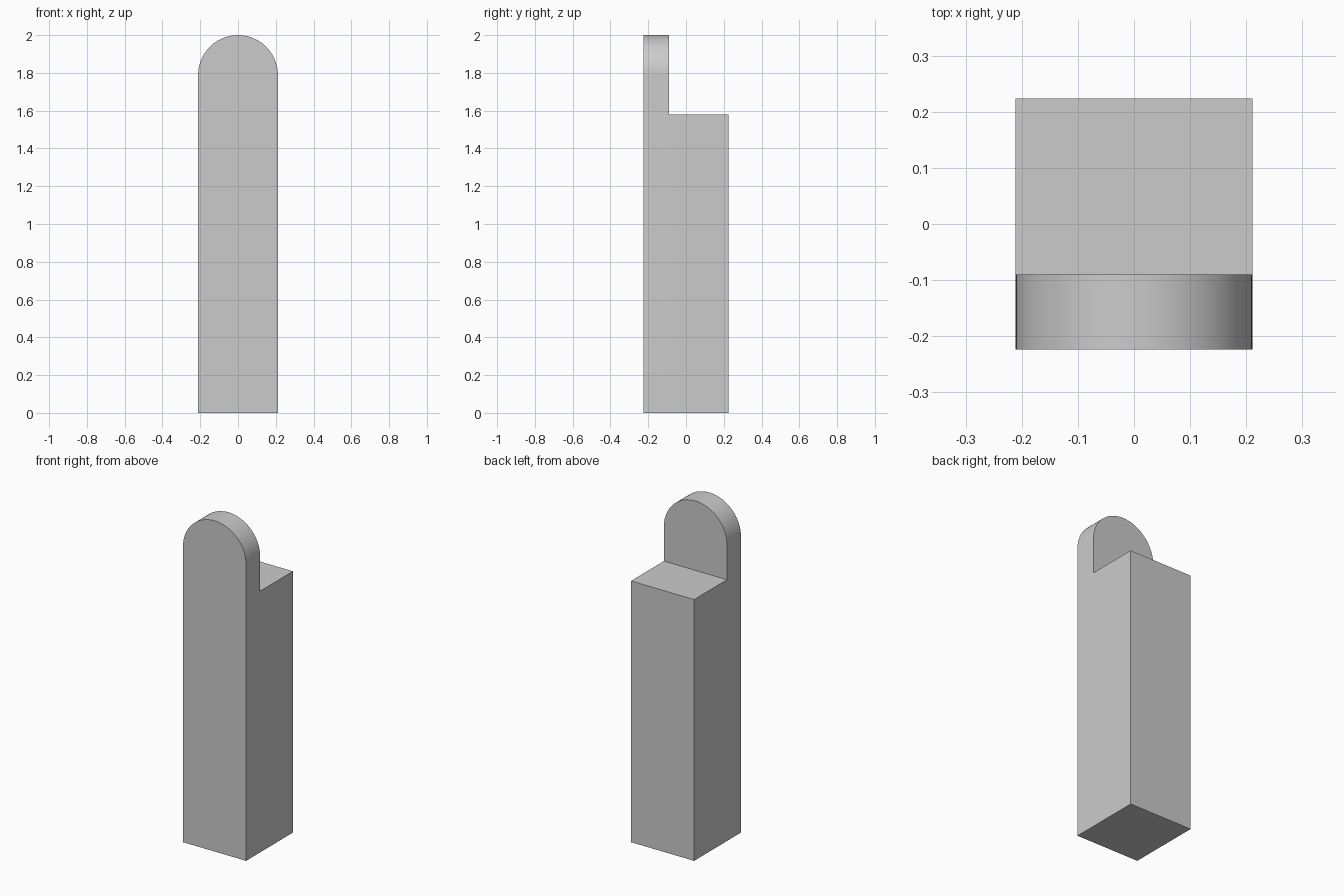
import bpy
import bmesh
from math import sin, cos, pi, radians

if "Cube" in bpy.data.objects:
    bpy.data.objects.remove(bpy.data.objects["Cube"])

HALF_W, HALF_D, HEIGHT = 0.211, 0.224, 2.0
TAB_BACK, SHOULDER = -0.09, 1.58
ARC_Z = HEIGHT - HALF_W
STEPS = 48

grey = bpy.data.materials.new("light grey")
grey.use_nodes = True
grey.diffuse_color = (0.6, 0.6, 0.6, 1)
grey.node_tree.nodes["Principled BSDF"].inputs["Base Color"].default_value = (0.6, 0.6, 0.6, 1)

# Front outline: straight sides with a half-round top
outline = [(-HALF_W, SHOULDER), (-HALF_W, 0), (HALF_W, 0), (HALF_W, SHOULDER)]
outline += [(HALF_W * cos(pi * i / STEPS), ARC_Z + HALF_W * sin(pi * i / STEPS))
            for i in range(STEPS + 1)]

bm = bmesh.new()
front = bm.faces.new([bm.verts.new((x, -HALF_D, z)) for x, z in outline])


def extrude_back(face, depth, keep):
    """Extrude a face along +y and return the moved verts."""
    out = bmesh.ops.extrude_face_region(bm, geom=[face], use_keep_orig=keep)["geom"]
    verts = [v for v in out if isinstance(v, bmesh.types.BMVert)]
    bmesh.ops.translate(bm, verts=verts, vec=(0, depth, 0))
    return verts


# Thin upright slab
back_verts = extrude_back(front, TAB_BACK + HALF_D, True)

# Split its back face at the shoulder and pull the lower half into the post
shoulder_verts = [v for v in back_verts if abs(v.co.z - SHOULDER) < 1e-4]
bmesh.ops.connect_verts(bm, verts=shoulder_verts)
bm.faces.ensure_lookup_table()
lower = [f for f in bm.faces
         if all(abs(v.co.y - TAB_BACK) < 1e-4 and v.co.z < SHOULDER + 1e-4 for v in f.verts)][0]
extrude_back(lower, HALF_D - TAB_BACK, False)

# Merge coplanar pieces and face everything outward
bmesh.ops.dissolve_limit(bm, angle_limit=radians(0.5), verts=bm.verts[:], edges=bm.edges[:])
bmesh.ops.recalc_face_normals(bm, faces=bm.faces[:])

mesh = bpy.data.meshes.new("post_with_rounded_tab")
bm.to_mesh(mesh)
bm.free()
mesh.materials.append(grey)

post = bpy.data.objects.new("post_with_rounded_tab", mesh)
bpy.context.collection.objects.link(post)
bpy.ops.object.select_all(action='DESELECT')
post.select_set(True)
bpy.context.view_layer.objects.active = post
bpy.ops.object.shade_smooth_by_angle(angle=radians(30))
